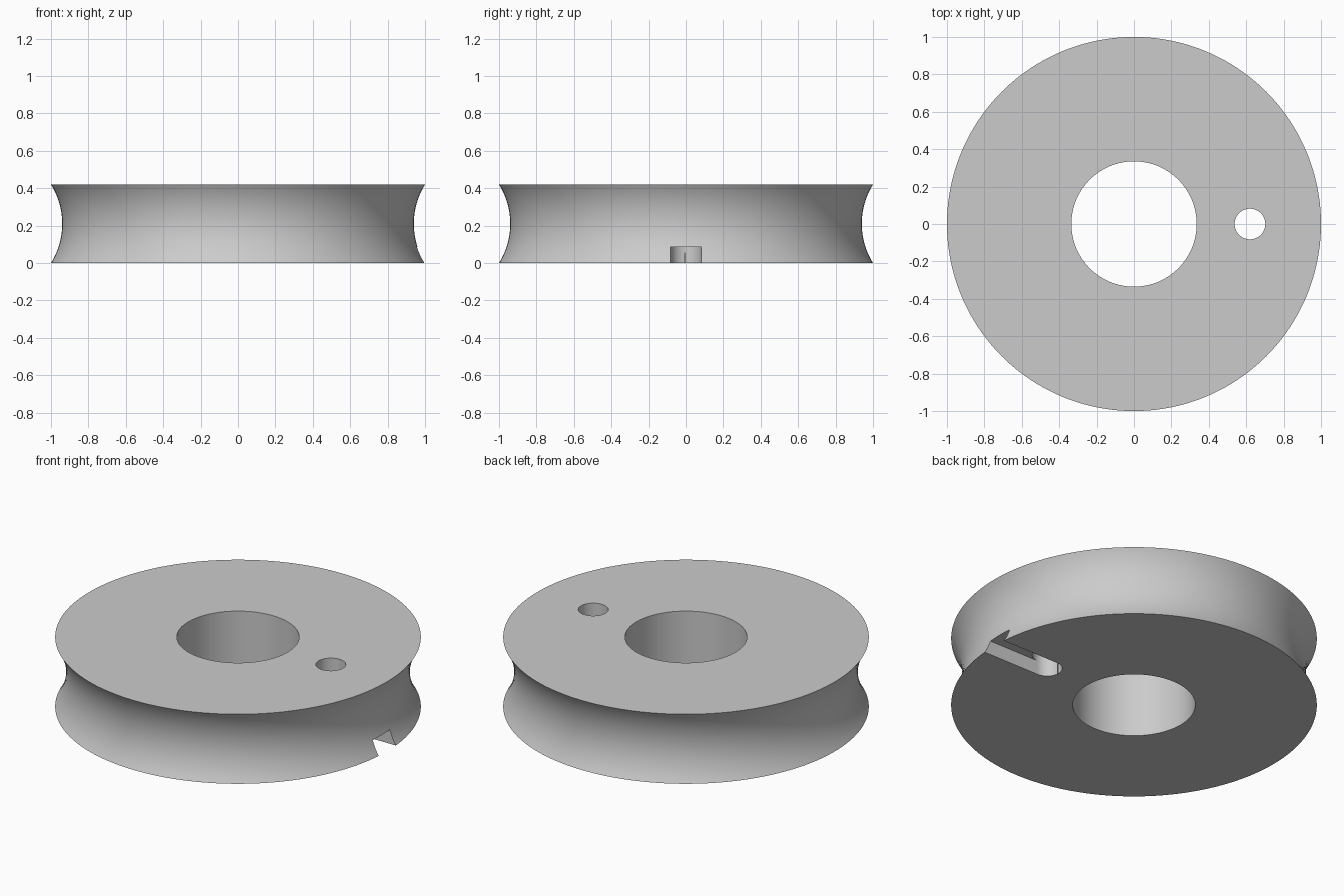
import bpy, bmesh, math
from mathutils import Vector

if "Cube" in bpy.data.objects:
    bpy.data.objects.remove(bpy.data.objects["Cube"], do_unlink=True)

HEIGHT, RIM, WAIST, BORE = 0.42, 1.0, 0.94, 0.335
HOLE_X, HOLE_R, SLOT_TOP = 0.62, 0.082, 0.085
SEGMENTS, ARC_STEPS = 160, 24

# Single plain grey
grey = bpy.data.materials.new("plain_grey")
grey.use_nodes = True
colour = (0.6, 0.6, 0.6, 1)
grey.diffuse_color = colour
grey.node_tree.nodes["Principled BSDF"].inputs["Base Color"].default_value = colour


def make_object(name, bm):
    bmesh.ops.recalc_face_normals(bm, faces=bm.faces[:])
    mesh = bpy.data.meshes.new(name)
    bm.to_mesh(mesh)
    bm.free()
    mesh.materials.append(grey)
    obj = bpy.data.objects.new(name, mesh)
    bpy.context.collection.objects.link(obj)
    return obj


def prism(name, outline, z0, z1):
    bm = bmesh.new()
    face = bm.faces.new([bm.verts.new((x, y, z0)) for x, y in outline])
    new = bmesh.ops.extrude_face_region(bm, geom=[face])["geom"]
    bmesh.ops.translate(bm, vec=(0, 0, z1 - z0),
                        verts=[v for v in new if isinstance(v, bmesh.types.BMVert)])
    return make_object(name, bm)


def arc(start, end, steps):
    angles = [start + (end - start) * i / steps for i in range(steps + 1)]
    return [(HOLE_X + HOLE_R * math.cos(a), HOLE_R * math.sin(a)) for a in angles]


# Wheel: hollow section with a concave rim, revolved around z
half, sag = HEIGHT / 2, RIM - WAIST
radius = (half ** 2 + sag ** 2) / (2 * sag)
spread = math.asin(half / radius)
section = [(BORE, HEIGHT), (BORE, 0)]
for i in range(ARC_STEPS + 1):
    a = spread * (2 * i / ARC_STEPS - 1)
    section.append((WAIST + radius * (1 - math.cos(a)), half + radius * math.sin(a)))

bm = bmesh.new()
rings = []
for i in range(SEGMENTS):
    a = math.tau * i / SEGMENTS
    rings.append([bm.verts.new((r * math.cos(a), r * math.sin(a), z)) for r, z in section])
for i, ring in enumerate(rings):
    after = rings[(i + 1) % SEGMENTS]
    for j in range(len(section)):
        k = (j + 1) % len(section)
        bm.faces.new((ring[j], after[j], after[k], ring[k]))
wheel = make_object("grooved_wheel", bm)

# Cutters: through hole, and a round-ended slot running out to the rim below
hole = prism("hole_cutter", arc(0, math.tau * 63 / 64, 63), -0.1, HEIGHT + 0.1)
slot_outline = arc(math.pi / 2, math.pi * 1.5, 32) + [(1.2, -HOLE_R), (1.2, HOLE_R)]
slot = prism("slot_cutter", slot_outline, -0.1, SLOT_TOP)

bpy.context.view_layer.objects.active = wheel
wheel.select_set(True)
for cutter in (hole, slot):
    mod = wheel.modifiers.new(cutter.name, "BOOLEAN")
    mod.operation, mod.solver, mod.object = "DIFFERENCE", "EXACT", cutter
    bpy.ops.object.modifier_apply(modifier=mod.name)
    bpy.data.objects.remove(cutter, do_unlink=True)

# Smooth curved walls, crisp edges
for obj in bpy.context.selected_objects:
    obj.select_set(obj == wheel)
bpy.ops.object.shade_smooth_by_angle(angle=math.radians(30))
